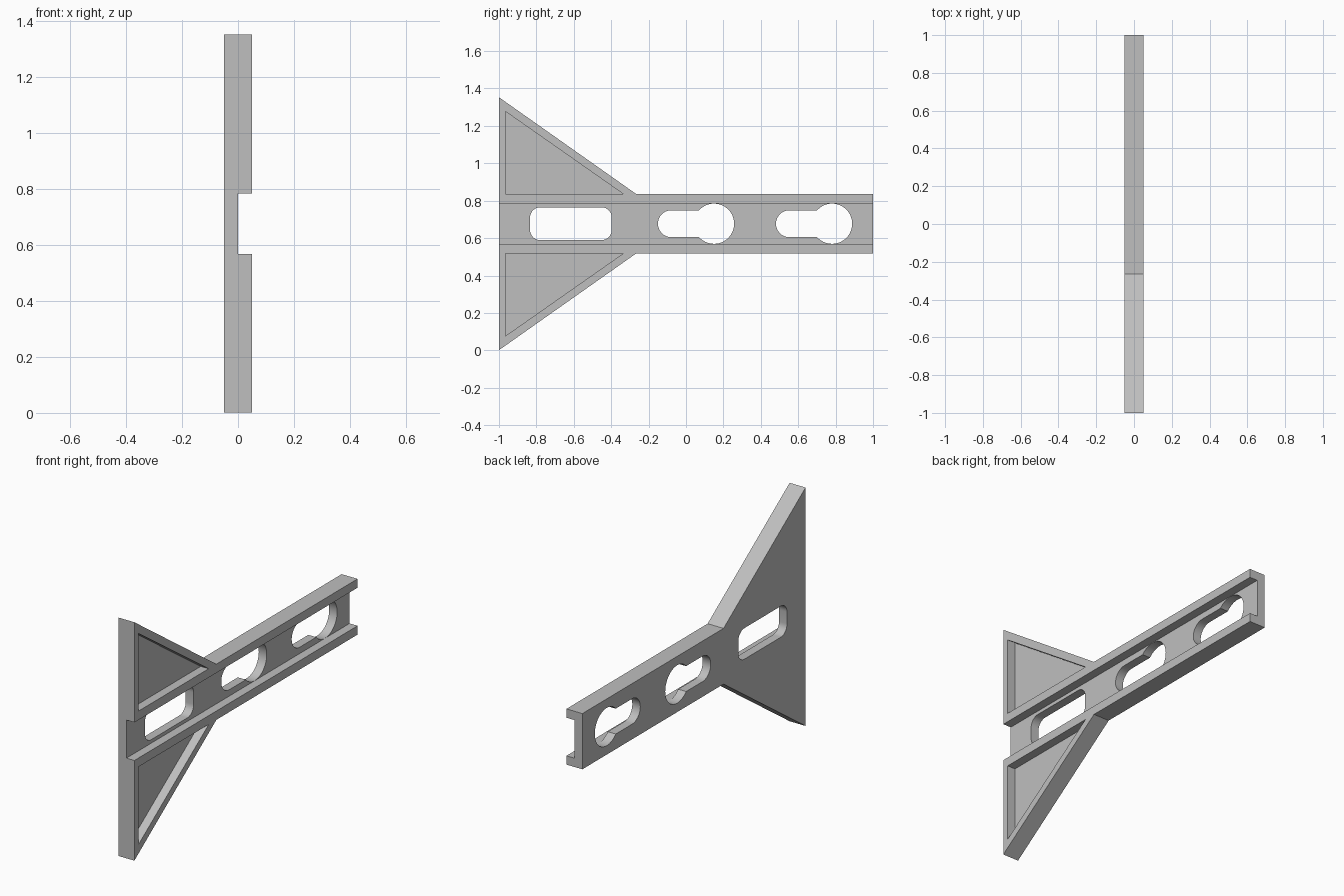
import bpy
import bmesh
from math import sin, cos, pi, asin

cube = bpy.data.objects.get("Cube")
if cube:
    bpy.data.objects.remove(cube, do_unlink=True)

MID = 0.677          # height of the symmetry line
HALF = 0.05          # half thickness of the bracket

grey = bpy.data.materials.new("plain grey")
grey.use_nodes = True
colour = (0.52, 0.52, 0.52, 1)
grey.diffuse_color = colour
grey.node_tree.nodes["Principled BSDF"].inputs["Base Color"].default_value = colour


def prism(name, outline, x0, x1):
    """Extrude a (y, height above the middle) outline from x0 to x1."""
    bm = bmesh.new()
    face = bm.faces.new([bm.verts.new((x0, y, MID + h)) for y, h in outline])
    grown = bmesh.ops.extrude_face_region(bm, geom=[face])["geom"]
    bmesh.ops.translate(bm, vec=(x1 - x0, 0, 0),
                        verts=[v for v in grown if isinstance(v, bmesh.types.BMVert)])
    bmesh.ops.recalc_face_normals(bm, faces=bm.faces)
    mesh = bpy.data.meshes.new(name)
    bm.to_mesh(mesh)
    bm.free()
    mesh.materials.append(grey)
    obj = bpy.data.objects.new(name, mesh)
    bpy.context.collection.objects.link(obj)
    return obj


def arc(y, h, r, start, end, steps):
    angles = [start + (end - start) * i / steps for i in range(steps + 1)]
    return [(y + r * cos(a), h + r * sin(a)) for a in angles]


def rounded_slot(y0, y1, half_height, r):
    points = []
    corners = [(y1 - r, 1), (y0 + r, 1), (y0 + r, -1), (y1 - r, -1)]
    for i, (y, side) in enumerate(corners):
        points += arc(y, side * (half_height - r), r, i * pi / 2, (i + 1) * pi / 2, 8)
    return points


def keyhole(y):
    """Round head centred at y with a narrower slot running to the front."""
    head, slot, length = 0.1075, 0.072, 0.228
    a = pi - asin(slot / head)
    return arc(y, 0, head, -a, a, 40) + arc(y - length, 0, slot, pi / 2, 3 * pi / 2, 20)


# Body: flared front plate running into a straight arm
upper = [(1, 0.158), (-0.265, 0.158), (-1, 0.676)]
lower = [(y, -h) for y, h in reversed(upper)]
bracket = prism("bracket", upper + lower, -HALF, HALF)

# Channel along the arm and triangular pockets, all half the thickness deep
pocket = [(-0.965, 0.158), (-0.334, 0.158), (-0.965, 0.6)]
channel = [(-1.1, -0.108), (1.1, -0.108), (1.1, 0.108), (-1.1, 0.108)]
cutters = [
    prism("channel_cutter", channel, 0, 0.2),
    prism("upper_pocket_cutter", pocket, 0, 0.2),
    prism("lower_pocket_cutter", [(y, -h) for y, h in pocket], 0, 0.2),
]

# Holes right through the floor of the channel
cutters.append(prism("slot_cutter", rounded_slot(-0.834, -0.397, 0.088, 0.055), -0.2, 0.2))
for y in (0.15, 0.781):
    cutters.append(prism("keyhole_cutter", keyhole(y), -0.2, 0.2))

for cutter in cutters:
    cutter.hide_render = True
    cut = bracket.modifiers.new(cutter.name, "BOOLEAN")
    cut.operation = "DIFFERENCE"
    cut.solver = "EXACT"
    cut.object = cutter

# Apply the cuts, then drop the cutters
bpy.context.view_layer.update()
bpy.ops.object.select_all(action="DESELECT")
bpy.context.view_layer.objects.active = bracket
bracket.select_set(True)
for cutter in cutters:
    bpy.ops.object.modifier_apply(modifier=cutter.name)
    bpy.data.objects.remove(cutter, do_unlink=True)

bpy.ops.object.shade_smooth_by_angle(angle=pi / 6)
